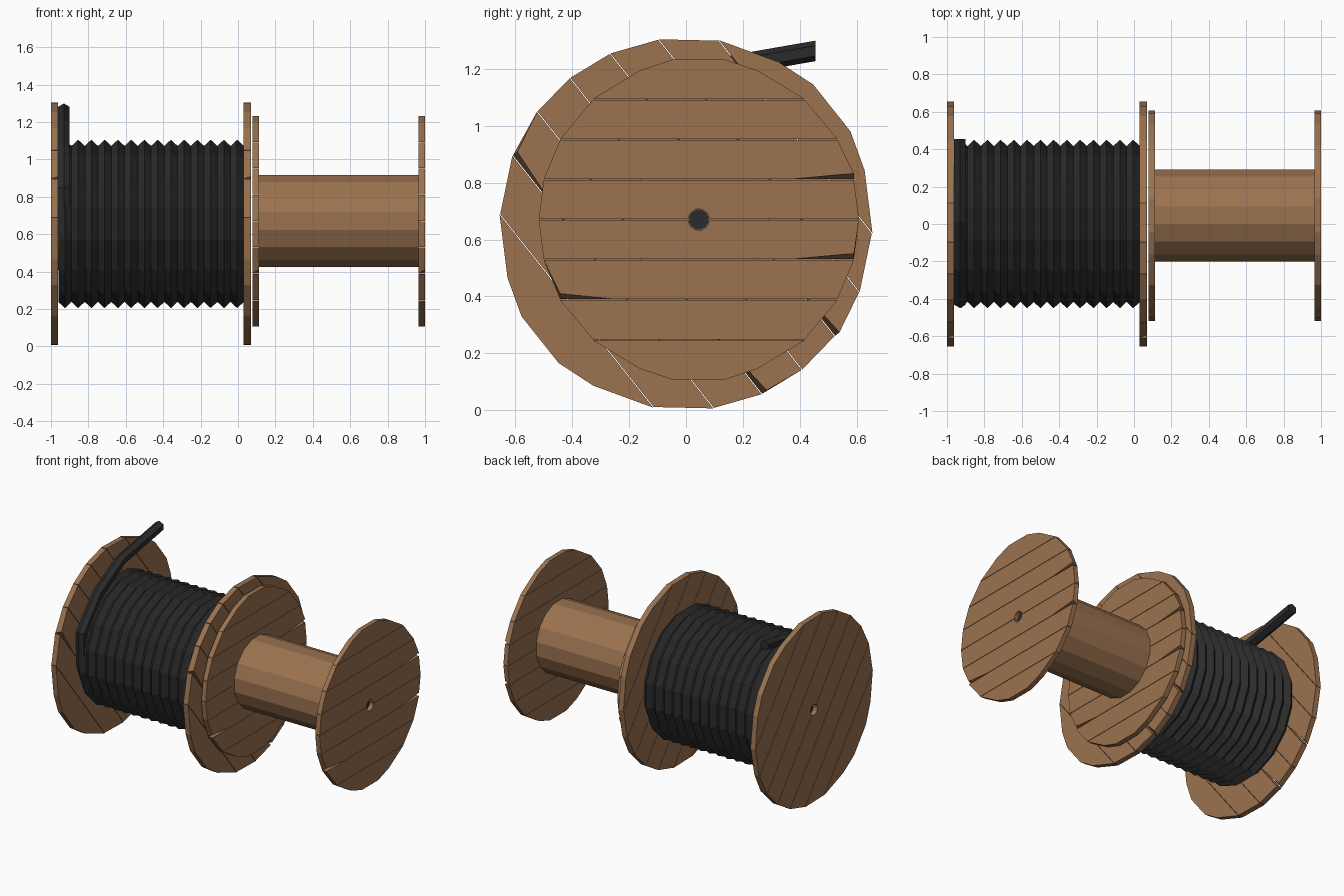
import bpy, bmesh, math
from mathutils import Vector, Matrix

if "Cube" in bpy.data.objects:
    bpy.data.objects.remove(bpy.data.objects["Cube"])


def material(name, rgb):
    m = bpy.data.materials.new(name)
    m.diffuse_color = (*rgb, 1)
    m.use_nodes = True
    m.node_tree.nodes["Principled BSDF"].inputs["Base Color"].default_value = m.diffuse_color
    return m


wood = material("brown wood", (0.33, 0.17, 0.08))
black = material("black cable", (0.024, 0.024, 0.025))


def finish(bm, name, mat):
    bmesh.ops.recalc_face_normals(bm, faces=bm.faces)
    me = bpy.data.meshes.new(name)
    bm.to_mesh(me)
    bm.free()
    me.materials.append(mat)
    ob = bpy.data.objects.new(name, me)
    bpy.context.collection.objects.link(ob)
    return ob


def loft(name, rings, mat):
    """Skin a list of point rings and cap both ends."""
    bm = bmesh.new()
    loops = [[bm.verts.new(p) for p in r] for r in rings]
    n = len(loops[0])
    for a, b in zip(loops, loops[1:]):
        for i in range(n):
            j = (i + 1) % n
            bm.faces.new((a[i], a[j], b[j], b[i]))
    bm.faces.new(loops[0])
    bm.faces.new(loops[-1])
    return finish(bm, name, mat)


def turned(name, profile, cy, cz, mat, sides=16):
    """Lathe an (x, radius) profile about the x axis, flat side up."""
    rings = []
    for x, r in profile:
        ring = []
        for i in range(sides):
            a = (i + 0.5) * math.tau / sides
            ring.append((x, cy + r * math.cos(a), cz + r * math.sin(a)))
        rings.append(ring)
    return loft(name, rings, mat)


# Splits that open at the plank ends: (seam number, end)
SPLITS = {(1, 1), (-1, 1), (-2, -1)}


def plank_outline(k, R, hole, split):
    """Outline of the plank between seams k and k+1 (u along, v across)."""
    gap = 0.0015

    def end(v):
        return math.sqrt(max(R * R - v * v, 0))
    v0, v1 = k * R / 4, (k + 1) * R / 4
    if k == -4:
        low = [(-0.16 * R, -R), (0.16 * R, -R), (0.37 * R, -0.93 * R)]
        start = [(-0.37 * R, -0.93 * R)]
    else:
        u = end(v0)
        lift = {s: 0.02 if split and (k, s) in SPLITS else 0 for s in (-1, 1)}
        low = [(-u, v0 + gap + lift[-1]), (-0.6 * u, v0 + gap)]
        if k == 0:
            low += [(-hole * math.cos(i * math.pi / 6), v0 + gap + hole * math.sin(i * math.pi / 6))
                    for i in range(7)]
        low += [(0.6 * u, v0 + gap), (u, v0 + gap + lift[1])]
        start = []
    if k == 3:
        high = [(0.37 * R, 0.93 * R), (0.16 * R, R), (-0.16 * R, R), (-0.37 * R, 0.93 * R)]
    else:
        u = end(v1)
        high = [(u, v1 - gap)]
        if k == -1:
            high += [(hole * math.cos(i * math.pi / 6), v1 - gap - hole * math.sin(i * math.pi / 6))
                     for i in range(7)]
        high += [(-u, v1 - gap)]
    return low + high + start


def flange(name, x0, x1, cy, cz, R, angle):
    """Round end disc of eight planks with a central hole."""
    bm = bmesh.new()
    rot = Matrix.Rotation(angle, 3, 'X')
    for k in range(-4, 4):
        loops = []
        for x, split in ((x0, False), (x1, True)):
            pts = plank_outline(k, R, 0.037, split)
            loops.append([bm.verts.new(rot @ Vector((0, u, v)) + Vector((x, cy, cz)))
                          for u, v in pts])
        a, b = loops
        n = len(a)
        bm.faces.new(a)
        bm.faces.new(b)
        for i in range(n):
            j = (i + 1) % n
            bm.faces.new((a[i], a[j], b[j], b[i]))
    return finish(bm, name, wood)


# Large spool, planks running diagonally
BIG = (0.0, 0.655)
tilt = math.radians(-51.5)
flange("large_outer_flange", -1.0, -0.962, *BIG, 0.655, tilt)
flange("large_inner_flange", 0.03, 0.069, *BIG, 0.655, tilt)
turned("large_drum", [(-0.962, 0.25), (0.03, 0.25)], *BIG, wood)
turned("large_hub_hole", [(-0.968, 0.036), (-0.961, 0.036)], *BIG, black, 12)

# Wound cable: a ridge for every turn
turns, xa, xb = 14, -0.961, 0.031
step = (xb - xa) / turns
profile = [(xa, 0.425)]
for t in range(turns):
    profile += [(xa + (t + 0.5) * step, 0.459), (xa + (t + 1) * step, 0.425)]
turned("wound_cable", profile, *BIG, black)

# Loose cable end rising off the first turn
path = [Vector((-0.931, y, z)) for y, z in
        ((-0.41, 0.60), (-0.415, 0.84), (-0.23, 1.05), (0.02, 1.187), (0.455, 1.263))]
rings = []
for i, p in enumerate(path):
    d = (path[min(i + 1, len(path) - 1)] - path[max(i - 1, 0)]).normalized()
    if i == len(path) - 1:
        d = Vector((0, 1, 0))
    up = Vector((1, 0, 0)).cross(d)
    rings.append([p + 0.036 * (math.cos(a) * up + math.sin(a) * Vector((1, 0, 0)))
                  for a in (j * math.tau / 6 for j in range(6))])
loft("loose_cable_end", rings, black)

# Small empty spool, planks level
SMALL = (0.045, 0.67)
flange("small_inner_flange", 0.077, 0.111, *SMALL, 0.563, 0)
flange("small_outer_flange", 0.966, 1.0, *SMALL, 0.563, 0)
turned("small_drum", [(0.111, 0.25), (0.966, 0.25)], *SMALL, wood)
turned("small_hub_hole", [(0.964, 0.036), (0.971, 0.036)], *SMALL, black, 12)
